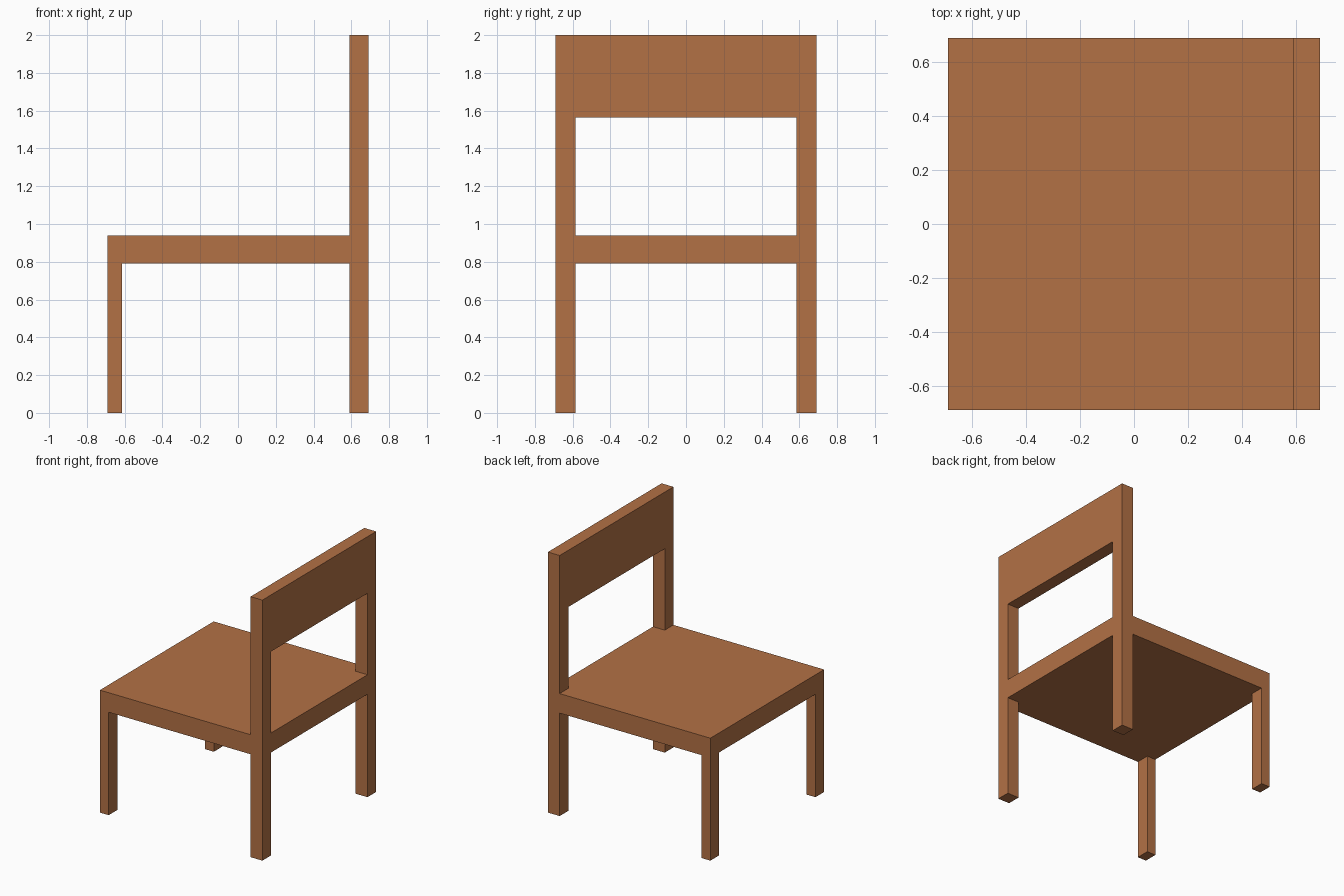
import bpy
import bmesh

if "Cube" in bpy.data.objects:
    bpy.data.objects.remove(bpy.data.objects["Cube"])

H = 0.69                          # half width and half depth
POST = 0.105                      # leg width across y
BACK_X = 0.59                     # front face of the back frame
SEAT_Z = (0.79, 0.94)
INNER = (-H + POST, H - POST)     # gap between the posts

wood = bpy.data.materials.new("wood")
wood.diffuse_color = (0.45, 0.165, 0.06, 1)
wood.use_nodes = True
wood.node_tree.nodes["Principled BSDF"].inputs["Base Color"].default_value = wood.diffuse_color


def box(name, x, y, z):
    """Axis-aligned box from (min, max) ranges."""
    bm = bmesh.new()
    bmesh.ops.create_cube(bm, size=1)
    for v in bm.verts:
        v.co = [r[0] if c < 0 else r[1] for c, r in zip(v.co, (x, y, z))]
    mesh = bpy.data.meshes.new(name)
    bm.to_mesh(mesh)
    bm.free()
    mesh.materials.append(wood)
    obj = bpy.data.objects.new(name, mesh)
    bpy.context.collection.objects.link(obj)
    return obj


# Seat slab, and its rear rail fitted between the posts
box("seat", (-H, BACK_X), (-H, H), SEAT_Z)
box("seat_rear_rail", (BACK_X, H), INNER, SEAT_Z)

# Short front legs and full-height back posts on both sides
for side, y in (("right", (-H, INNER[0])), ("left", (INNER[1], H))):
    box("front_leg_" + side, (-H, -0.615), y, (0, SEAT_Z[0]))
    box("back_post_" + side, (BACK_X, H), y, (0, 2))

# Backrest panel between the posts
box("backrest", (BACK_X, H), INNER, (1.565, 2))
